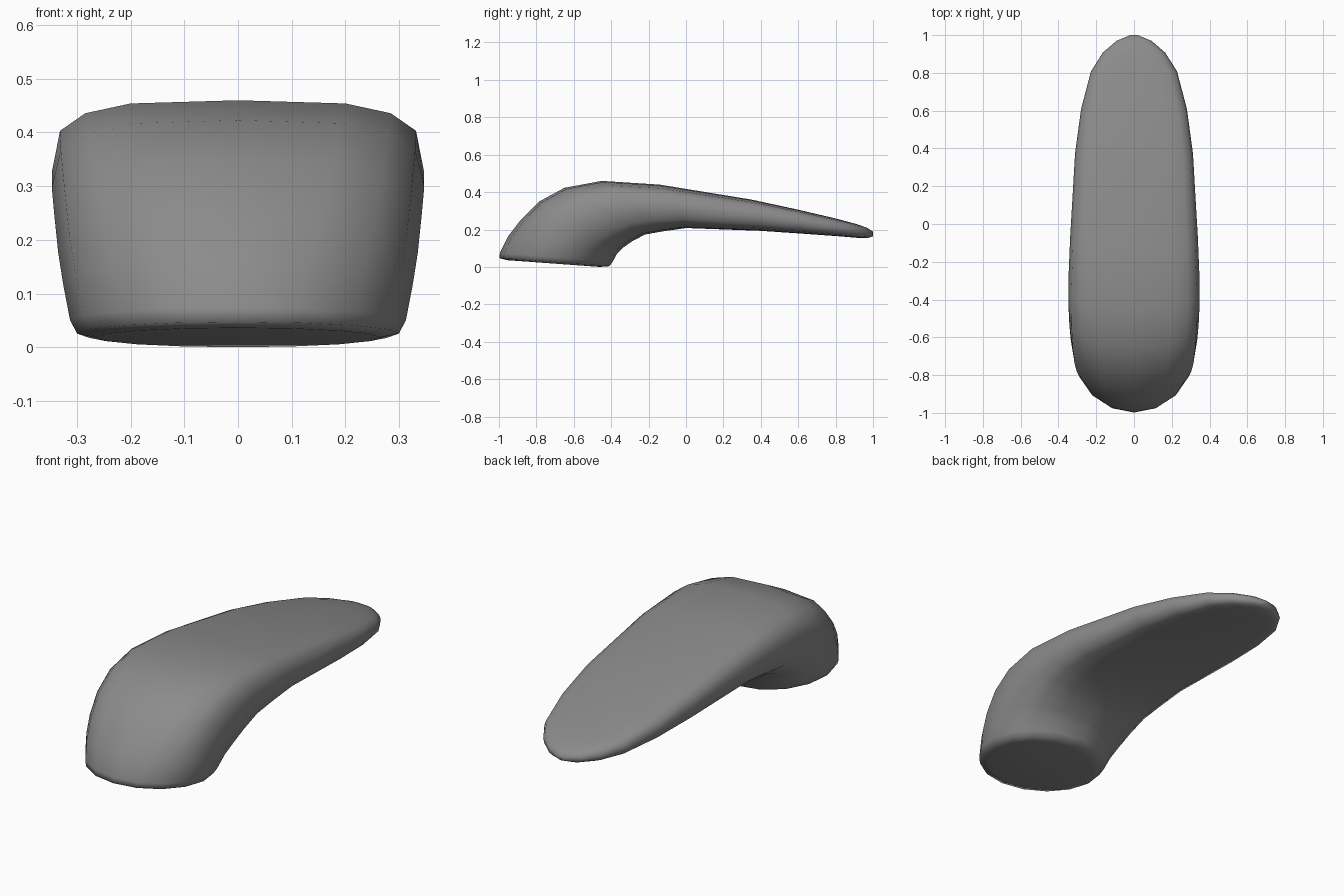
import bpy, bmesh
from math import sin, cos, tau

SIDES = 16

# Stations from foot to tip:
# outer edge (y, z), inner edge (y, z), half width, squareness of the section
STATIONS = [
    (-0.955, 0.036, -0.460, 0.000, 0.265, 2.0),
    (-0.998, 0.047, -0.410, 0.004, 0.300, 2.0),
    (-0.995, 0.075, -0.393, 0.026, 0.313, 2.0),
    (-0.950, 0.165, -0.368, 0.072, 0.326, 2.2),
    (-0.885, 0.250, -0.338, 0.102, 0.335, 2.5),
    (-0.785, 0.350, -0.288, 0.137, 0.342, 2.9),
    (-0.650, 0.423, -0.220, 0.173, 0.347, 3.2),
    (-0.450, 0.460, -0.120, 0.191, 0.347, 3.5),
    (-0.140, 0.440, 0.000, 0.208, 0.338, 3.6),
    (0.350, 0.360, 0.400, 0.193, 0.312, 3.7),
    (0.600, 0.306, 0.620, 0.178, 0.280, 3.7),
    (0.800, 0.259, 0.815, 0.164, 0.228, 3.5),
    (0.905, 0.231, 0.910, 0.156, 0.165, 3.2),
    (0.970, 0.209, 0.970, 0.154, 0.092, 2.6),
    (1.000, 0.188, 1.000, 0.164, 0.020, 2.0),
]


def rounded(value, n):
    return (1 if value >= 0 else -1) * abs(value) ** (2 / n)


def section(bm, oy, oz, iy, iz, width, n):
    ring = []
    for i in range(SIDES):
        a = tau * i / SIDES
        c, s = cos(a), sin(a)
        c = 0 if abs(c) < 1e-9 else c
        s = 0 if abs(s) < 1e-9 else s
        x, t = width * rounded(c, n), rounded(s, n)
        ring.append(bm.verts.new((x, (oy + iy) / 2 + t * (oy - iy) / 2,
                                  (oz + iz) / 2 + t * (oz - iz) / 2)))
    return ring


# Lever handle: sections lofted along the bend, closed at foot and tip
bm = bmesh.new()
rings = [section(bm, *s) for s in STATIONS]
for a, b in zip(rings, rings[1:]):
    for i in range(SIDES):
        j = (i + 1) % SIDES
        bm.faces.new((a[i], a[j], b[j], b[i]))
bm.faces.new(rings[0])
bm.faces.new(rings[-1])
bmesh.ops.recalc_face_normals(bm, faces=bm.faces)
for f in bm.faces:
    f.smooth = True

mesh = bpy.data.meshes.new("lever_handle")
bm.to_mesh(mesh)
bm.free()
handle = bpy.data.objects.new("lever_handle", mesh)
bpy.context.collection.objects.link(handle)

# Dark grey finish
finish = bpy.data.materials.new("dark_grey")
finish.diffuse_color = (0.26, 0.26, 0.26, 1)
mesh.materials.append(finish)
